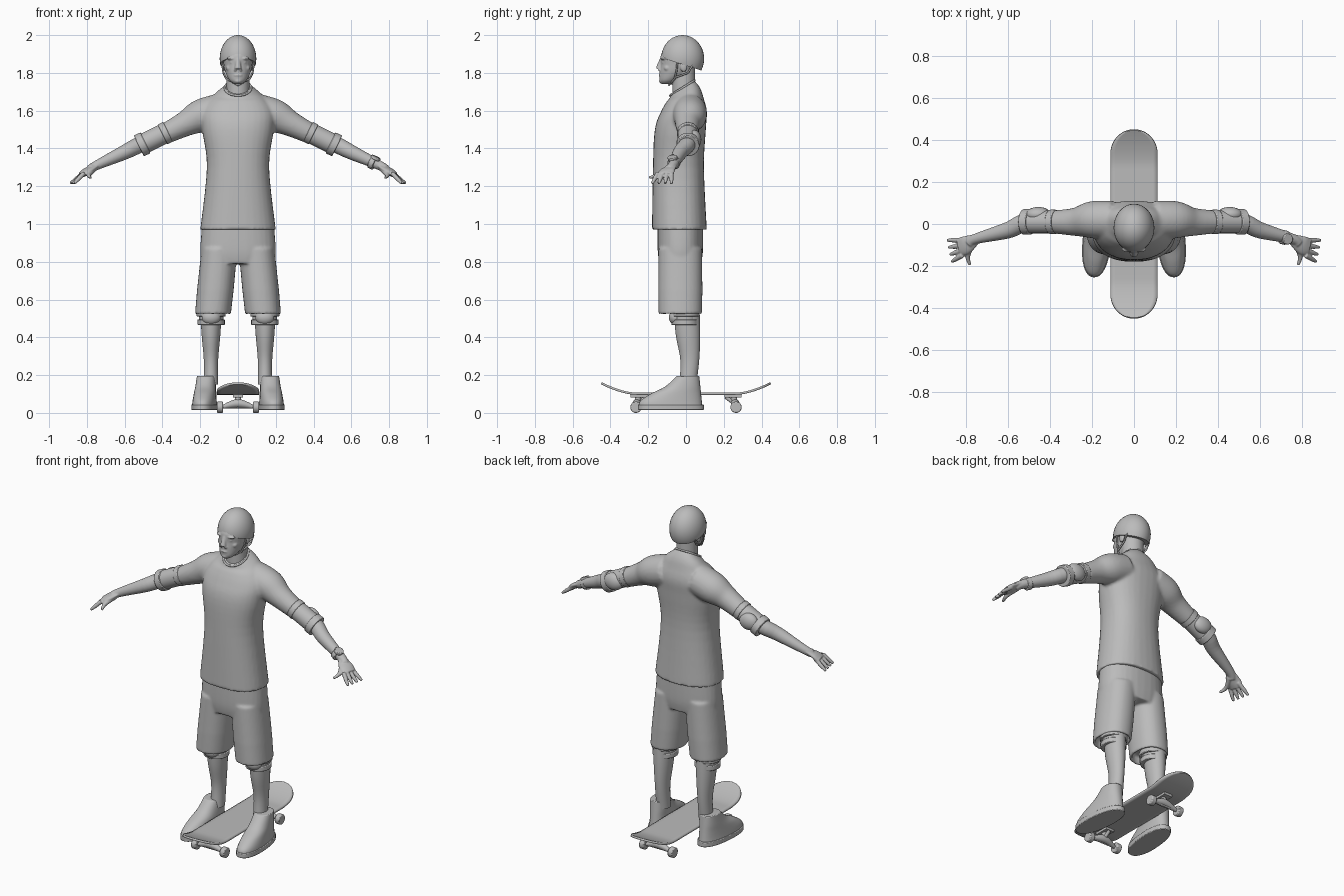
import bpy, bmesh, math
from mathutils import Vector, Matrix

if "Cube" in bpy.data.objects:
    bpy.data.objects.remove(bpy.data.objects["Cube"])

grey = bpy.data.materials.new("plain grey")
grey.use_nodes = True
grey.diffuse_color = (.5, .5, .5, 1)
grey.node_tree.nodes["Principled BSDF"].inputs["Base Color"].default_value = grey.diffuse_color


def resample(rows, steps):
    """Smooth interpolation through the given rows."""
    out = []
    for i in range(len(rows) - 1):
        before, start = rows[max(i - 1, 0)], rows[i]
        end, after = rows[i + 1], rows[min(i + 2, len(rows) - 1)]
        for step in range(steps):
            t = step / steps
            out.append([b + t / 2 * (c - a + t * (2*a - 5*b + 4*c - d + t * (3*(b - c) + d - a)))
                        for a, b, c, d in zip(before, start, end, after)])
    return out + [rows[-1]]


def ellipse(centre, across, along, power=2, count=32):
    """Ring of points; a higher power gives a boxier outline."""
    def bulge(value):
        return math.copysign(abs(value) ** (2 / power), value)
    angles = [math.tau * k / count for k in range(count)]
    return [centre + across * bulge(math.cos(a)) + along * bulge(math.sin(a)) for a in angles]


def skin(bm, rings):
    """Bridge the rings with faces and cap both ends."""
    rings = [[bm.verts.new(point) for point in ring] for ring in rings]
    for low, high in zip(rings, rings[1:]):
        for k in range(len(low)):
            bm.faces.new((low[k - 1], low[k], high[k], high[k - 1]))
    bm.faces.new(rings[0])
    bm.faces.new(rings[-1])


def stack(bm, rows, x=lambda z: 0, tilt=lambda z: 0, power=2, steps=5):
    """Level rings; each row is height, y, half width, half depth."""
    skin(bm, [ellipse(Vector((x(z), y, z)), Vector((width, 0, 0)), Vector((0, depth, depth * tilt(z))), power)
              for z, y, width, depth in resample(rows, steps)])


def limb(bm, rows, flat=1, steps=5):
    """Rings across a path; each row is x, y, z, radius."""
    rows = resample(rows, steps)
    rings = []
    for i, (*centre, radius) in enumerate(rows):
        low, high = rows[max(i - 1, 0)], rows[min(i + 1, len(rows) - 1)]
        heading = (Vector(high[:3]) - Vector(low[:3])).normalized()
        side = Vector((0, 0, 1)).cross(heading).normalized()
        rings.append(ellipse(Vector(centre), side * radius, heading.cross(side) * radius * flat))
    skin(bm, rings)


def blob(bm, location, size):
    bmesh.ops.create_uvsphere(bm, u_segments=32, v_segments=20, radius=1,
                              matrix=Matrix.LocRotScale(Vector(location), None, Vector(size)))


def drum(bm, start, end, radius):
    start, end = Vector(start), Vector(end)
    turn = (end - start).to_track_quat('Z', 'Y')
    bmesh.ops.create_cone(bm, cap_ends=True, segments=32, radius1=radius, radius2=radius,
                          depth=(end - start).length, matrix=Matrix.LocRotScale((start + end) / 2, turn, None))


def finish(name, bm, mirror_x=False, mirror_y=False, voxel=0, bevel=0, thickness=0):
    """Turn the mesh into a smooth object, optionally fused into one skin."""
    bmesh.ops.recalc_face_normals(bm, faces=bm.faces)
    mesh = bpy.data.meshes.new(name)
    bm.to_mesh(mesh)
    bm.free()
    mesh.materials.append(grey)
    for face in mesh.polygons:
        face.use_smooth = True
    mesh.set_sharp_from_angle(angle=math.radians(45))
    ob = bpy.data.objects.new(name, mesh)
    bpy.context.collection.objects.link(ob)
    if thickness:
        ob.modifiers.new("thickness", "SOLIDIFY").thickness = thickness
    if bevel:
        rounding = ob.modifiers.new("rounding", "BEVEL")
        rounding.width, rounding.segments = bevel, 2
    if voxel:
        union = ob.modifiers.new("union", "REMESH")
        union.mode, union.voxel_size, union.use_smooth_shade = 'VOXEL', voxel, True
        soften = ob.modifiers.new("soften", "SMOOTH")
        soften.factor, soften.iterations = .5, 4
    if mirror_x or mirror_y:
        mirror = ob.modifiers.new("mirror", "MIRROR")
        mirror.use_axis = (mirror_x, mirror_y, False)
        mirror.use_mirror_merge = False


def cord(name, points, radius, cyclic=False, mirror_x=False):
    curve = bpy.data.curves.new(name, 'CURVE')
    curve.dimensions, curve.bevel_depth, curve.bevel_resolution = '3D', radius, 2
    spline = curve.splines.new('POLY')
    spline.points.add(len(points) - 1)
    for point, position in zip(spline.points, points):
        point.co = (*position, 1)
    spline.use_cyclic_u = cyclic
    curve.materials.append(grey)
    ob = bpy.data.objects.new(name, curve)
    bpy.context.collection.objects.link(ob)
    if mirror_x:
        ob.modifiers.new("mirror", "MIRROR")


# Shirt: torso with a neckline that slopes forward, and two sleeves
bm = bmesh.new()
stack(bm, [(.97, -.035, .2, .145), (1.3, -.04, .165, .135), (1.5, -.03, .19, .135), (1.6, -.01, .19, .12),
           (1.68, 0, .13, .085), (1.72, -.02, .07, .065)], tilt=lambda z: max(0, z - 1.66) * 10, power=2.3)
for side in (1, -1):
    limb(bm, [(side * .1, .02, 1.6, .09), (side * .2, .02, 1.57, .088),
              (side * .28, .01, 1.53, .067), (side * .38, .01, 1.48, .055)])
finish("shirt", bm, voxel=.009)
cord("shirt_collar", ellipse(Vector((0, -.02, 1.72)), Vector((.07, 0, 0)), Vector((0, .065, .04))),
     .006, cyclic=True)

# Shorts: hips and two legs with open hems
bm = bmesh.new()
stack(bm, [(.79, -.03, .19, .11), (.86, -.03, .2, .12), (1, -.03, .19, .12)], power=2.3)
for side in (1, -1):
    stack(bm, [(z, -.03, width, width + .02) for z, width in
               ((.57, .08), (.525, .08), (.52, .095), (.65, .097), (.87, .095))],
          x=lambda z: side * (.185 - z / 10), power=2.2, steps=1)
finish("shorts", bm, voxel=.008)

# Legs
bm = bmesh.new()
stack(bm, [(.6, 0, .06, .07), (.42, .01, .05, .065), (.28, .02, .038, .05), (.15, .01, .038, .045)],
      x=lambda z: .143)
finish("legs", bm, mirror_x=True)

# Knee pads: two bands and a cap
bm = bmesh.new()
for low, high, radius in ((.465, .495, .072), (.49, .52, .065), (.51, .54, .077)):
    drum(bm, (.142, -.005, low), (.142, -.005, high), radius)
blob(bm, (.142, -.055, .505), (.05, .035, .04))
finish("knee_pads", bm, mirror_x=True, bevel=.004)

# Shoes: the toe line climbs to the ankle, the heel stays nearly upright, toes turn out
shoe, sole = bmesh.new(), bmesh.new()
toe_line = ((.02, -.25), (.06, -.245), (.1, -.19), (.14, -.11), (.195, -.05))
stack(shoe, [(z, (toe + .09 - z / 10) / 2, .068 - z / 10, (.09 - z / 10 - toe) / 2) for z, toe in toe_line],
      x=lambda z: .165, power=2.3)
stack(sole, [(z, -.08, .068, .175) for z in (.015, .045)], x=lambda z: .165, power=2.3, steps=1)
for name, bm in (("shoe_uppers", shoe), ("shoe_soles", sole)):
    bmesh.ops.rotate(bm, verts=bm.verts, cent=(.165, .05, 0), matrix=Matrix.Rotation(.09, 3, 'Z'))
    finish(name, bm, mirror_x=True, bevel=.004)

# Arms: arm, flat palm, four fanned fingers and a thumb
bm = bmesh.new()
limb(bm, [(.3, .01, 1.52, .045), (.5, .01, 1.43, .044), (.6, -.03, 1.38, .039),
          (.75, -.07, 1.31, .025), (.78, -.09, 1.29, .025)])
limb(bm, [(.75, -.07, 1.31, .025), (.8, -.1, 1.28, .044), (.83, -.11, 1.26, .042)], flat=.4)
for i in range(4):
    root = Vector((.815, -.077 - .024 * i, 1.27))
    tip = root + Vector((.073 - .007 * i, -.01 * i, -.055))
    limb(bm, [(*root, .012), (*root.lerp(tip, .6), .011), (*tip, .007)])
limb(bm, [(.765, -.09, 1.29, .016), (.79, -.15, 1.26, .012), (.78, -.195, 1.245, .007)])
finish("arms", bm, mirror_x=True, voxel=.004)


def arm_at(x):
    """Point on the straight stretch around the elbow."""
    return Vector((x, .01, 1.67 - .49 * x))


# Elbow pads: sleeve with two raised bands and a cap behind
bm = bmesh.new()
for low, high, radius in ((.37, .4, .058), (.39, .5, .054), (.49, .525, .061)):
    drum(bm, arm_at(low), arm_at(high), radius)
blob(bm, arm_at(.455) + Vector((0, .035, 0)), (.06, .036, .05))
finish("elbow_pads", bm, mirror_x=True, bevel=.004)

# Wristwatch on the left arm
bm = bmesh.new()
drum(bm, (.7, -.06, 1.33), (.725, -.067, 1.318), .034)
drum(bm, (.725, -.07, 1.34), (.733, -.072, 1.357), .026)
finish("wristwatch", bm, bevel=.004)

# Head: skull, neck, nose, mouth, chin, then paired brow, cheek, eye, nostril and ear
bm = bmesh.new()
stack(bm, [(1.74, -.1, .02, .03), (1.76, -.09, .045, .05), (1.8, -.055, .066, .085),
           (1.84, -.04, .075, .096), (1.9, -.03, .078, .1), (1.96, -.02, .04, .05)])
drum(bm, (0, -.012, 1.64), (0, -.012, 1.84), .06)
limb(bm, [(0, -.143, 1.82, .018), (0, -.127, 1.875, .011)])
blob(bm, (0, -.135, 1.787), (.023, .01, .006))
blob(bm, (0, -.132, 1.776), (.02, .01, .006))
blob(bm, (0, -.128, 1.757), (.02, .015, .012))
for side in (1, -1):
    blob(bm, (side * .033, -.118, 1.876), (.027, .016, .008))
    blob(bm, (side * .042, -.098, 1.825), (.022, .02, .018))
    blob(bm, (side * .031, -.114, 1.855), (.014, .014, .009))
    blob(bm, (side * .014, -.136, 1.815), (.008, .012, .007))
    blob(bm, (side * .077, -.012, 1.835), (.01, .02, .03))
finish("head", bm, voxel=.004)

# Helmet: egg-shaped shell cut off along a rim that drops towards the back
bm = bmesh.new()
blob(bm, (0, -.018, 1.875), (.097, .114, .125))
cut = bmesh.ops.bisect_plane(bm, geom=bm.verts[:] + bm.edges[:] + bm.faces[:], clear_inner=True,
                             plane_co=(0, -.02, 1.845), plane_no=(0, .32, 1))
bmesh.ops.holes_fill(bm, edges=[part for part in cut["geom_cut"] if isinstance(part, bmesh.types.BMEdge)])
finish("helmet", bm, bevel=.004)
cord("helmet_front_strap", [(.086, -.045, 1.86), (.079, -.05, 1.81), (.064, -.06, 1.77), (0, -.09, 1.735)],
     .005, mirror_x=True)
cord("helmet_rear_strap", [(.08, .035, 1.84), (.078, .01, 1.8), (.066, -.058, 1.775)], .005, mirror_x=True)

# Skateboard deck: rounded outline, both ends curving up
bm = bmesh.new()
half_length, half_width = .445, .112
bmesh.ops.create_grid(bm, x_segments=10, y_segments=60, size=1)
for vert in bm.verts:
    y = half_length * math.sin(vert.co.y * math.pi / 2)
    end = max(0, abs(y) - half_length + half_width) / half_width
    rise = max(0, abs(y) - .27) / (half_length - .27)
    vert.co = (vert.co.x * half_width * math.sqrt(max(.005, 1 - end ** 2)), y, .108 + .054 * rise ** 1.6)
finish("skateboard_deck", bm, thickness=-.012)

# Trucks: base plate, bushing, pivot, axle and tapered hanger
bm = bmesh.new()
plate = Matrix.LocRotScale(Vector((0, .25, .09)), None, Vector((.055, .09, .015)))
bmesh.ops.create_cube(bm, size=1, matrix=plate)
drum(bm, (0, .26, .05), (0, .25, .09), .016)
drum(bm, (0, .25, .055), (0, .21, .085), .01)
drum(bm, (-.11, .265, .03), (.11, .265, .03), .006)
limb(bm, [(-.08, .265, .032, .01), (0, .26, .05, .023), (.08, .265, .032, .01)])
finish("trucks", bm, mirror_y=True)

# Wheels
bm = bmesh.new()
drum(bm, (.08, .265, .03), (.112, .265, .03), .03)
finish("wheels", bm, mirror_x=True, mirror_y=True, bevel=.005)
